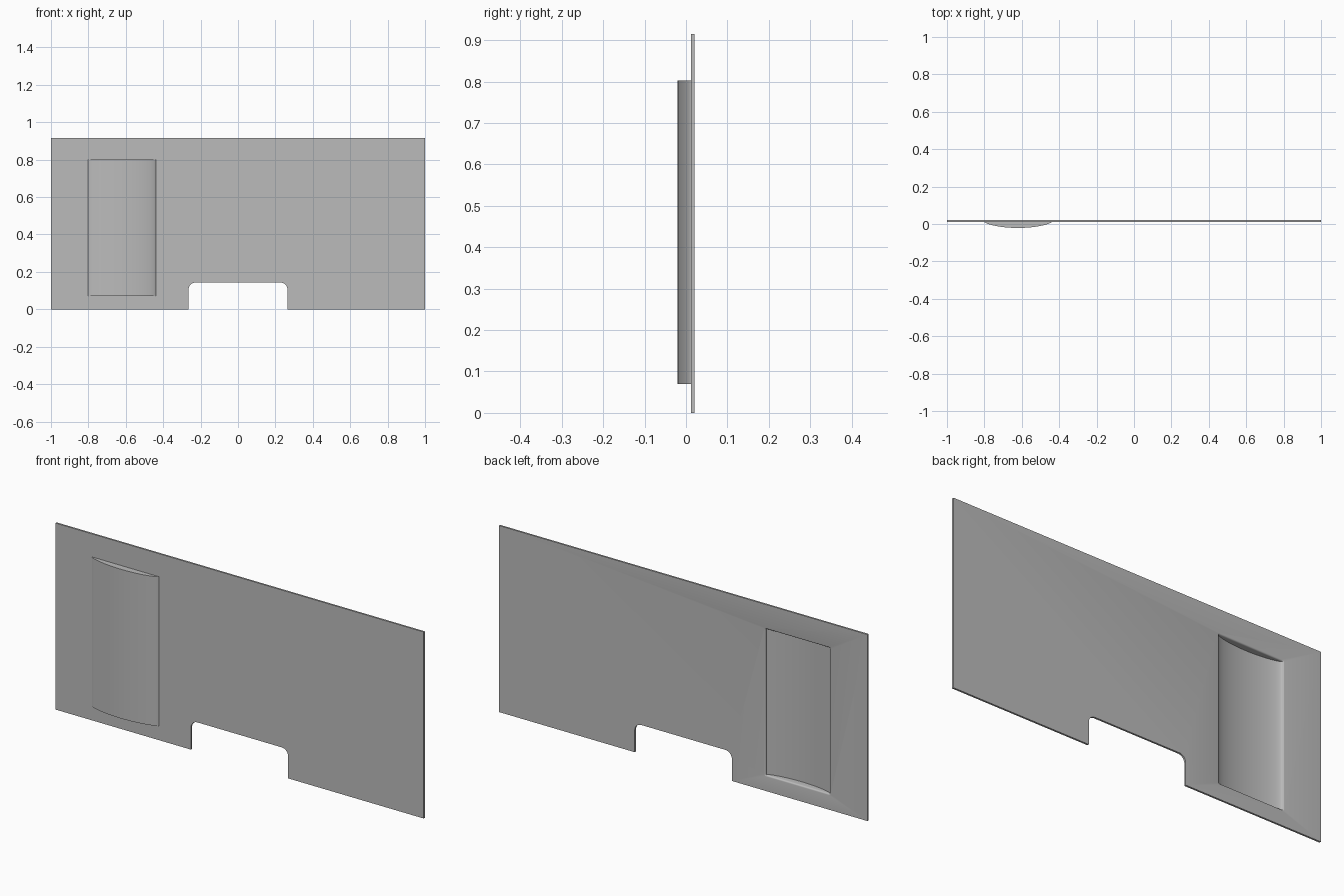
import bpy, bmesh, math

cube = bpy.data.objects.get("Cube")
if cube:
    bpy.data.objects.remove(cube, do_unlink=True)

HALF_W, HEIGHT = 1.0, 0.915
FRONT, BACK = 0.012, 0.021          # panel faces
BULGE_X, BULGE_HALF = -0.62, 0.182
BULGE_Z = (0.07, 0.802)
WALL = 0.008

grey = bpy.data.materials.new("plain grey")
grey.use_nodes = True
colour = (0.5, 0.5, 0.5, 1)
grey.diffuse_color = colour
grey.node_tree.nodes["Principled BSDF"].inputs["Base Color"].default_value = colour


def loft(name, loops):
    """Closed solid through matching loops of points."""
    bm = bmesh.new()
    rings = [[bm.verts.new(p) for p in loop] for loop in loops]
    for a, b in zip(rings, rings[1:]):
        for i in range(len(a)):
            j = (i + 1) % len(a)
            bm.faces.new((a[i], a[j], b[j], b[i]))
    bm.faces.new(rings[0])
    bm.faces.new(rings[-1])
    bmesh.ops.recalc_face_normals(bm, faces=bm.faces[:])
    mesh = bpy.data.meshes.new(name)
    bm.to_mesh(mesh)
    bm.free()
    mesh.materials.append(grey)
    obj = bpy.data.objects.new(name, mesh)
    bpy.context.collection.objects.link(obj)
    return obj


def arc(cx, cz, r, start, end, steps=8):
    angles = [math.radians(start + (end - start) * i / steps) for i in range(steps + 1)]
    return [(cx + r * math.cos(a), cz + r * math.sin(a)) for a in angles]


def bowed_solid(name, half, base, depth, back, z0, z1, steps=32):
    """Upright prism with a shallow curved front and softly rounded sides."""
    profile = [(BULGE_X + half, back), (BULGE_X - half, back)]
    for i in range(steps + 1):
        t = -math.cos(math.pi * i / steps)
        profile.append((BULGE_X + half * t, base - depth * max(0, 1 - t * t) ** 0.7))
    return loft(name, [[(x, y, z) for x, y in profile] for z in (z0, z1)])


def lip_loop(grow, y):
    """Rounded rectangle around the recess mouth."""
    r = 0.004 + grow
    x0, x1 = BULGE_X - BULGE_HALF + WALL - grow, BULGE_X + BULGE_HALF - WALL + grow
    z0, z1 = BULGE_Z[0] + WALL - grow, BULGE_Z[1] - WALL + grow
    pts = (arc(x1 - r, z1 - r, r, 0, 90, 4) + arc(x0 + r, z1 - r, r, 90, 180, 4)
           + arc(x0 + r, z0 + r, r, 180, 270, 4) + arc(x1 - r, z0 + r, r, 270, 360, 4))
    return [(x, y, z) for x, z in pts]


# Flat panel with a round-cornered notch in the lower edge
nw, nh, nr = 0.264, 0.143, 0.036
outline = [(-HALF_W, 0), (-nw, 0)]
outline += arc(-nw + nr, nh - nr, nr, 180, 90)
outline += arc(nw - nr, nh - nr, nr, 90, 0)
outline += [(nw, 0), (HALF_W, 0), (HALF_W, HEIGHT), (-HALF_W, HEIGHT)]
panel = loft("panel", [[(x, y, z) for x, z in outline] for y in (FRONT, BACK)])

# Bulge on the front, hollowed from behind
bulge = bowed_solid("bulge", BULGE_HALF, FRONT, 0.033, 0.016, *BULGE_Z)
recess = bowed_solid("recess_cutter", BULGE_HALF - WALL, 0.015, 0.028, 0.03,
                     BULGE_Z[0] + WALL, BULGE_Z[1] - WALL)

# Rounded lip round the mouth of the recess
R = 0.007
lip = [lip_loop(R * (1 - math.cos(a)), BACK - R + R * math.sin(a))
       for a in [math.radians(d) for d in (0, 22, 45, 68, 90)]]
lip.append(lip_loop(R, 0.03))
lip_cutter = loft("lip_cutter", lip)

for tool, operation in ((bulge, 'UNION'), (recess, 'DIFFERENCE'), (lip_cutter, 'DIFFERENCE')):
    tool.hide_render = True
    mod = panel.modifiers.new(tool.name, 'BOOLEAN')
    mod.operation, mod.object, mod.solver = operation, tool, 'EXACT'

# Bake the cuts, then remove the helpers
bpy.ops.object.select_all(action='DESELECT')
bpy.context.view_layer.objects.active = panel
panel.select_set(True)
for mod in list(panel.modifiers):
    bpy.ops.object.modifier_apply(modifier=mod.name)
for tool in (bulge, recess, lip_cutter):
    bpy.data.objects.remove(tool, do_unlink=True)
bpy.ops.object.shade_smooth_by_angle(angle=math.radians(30))
